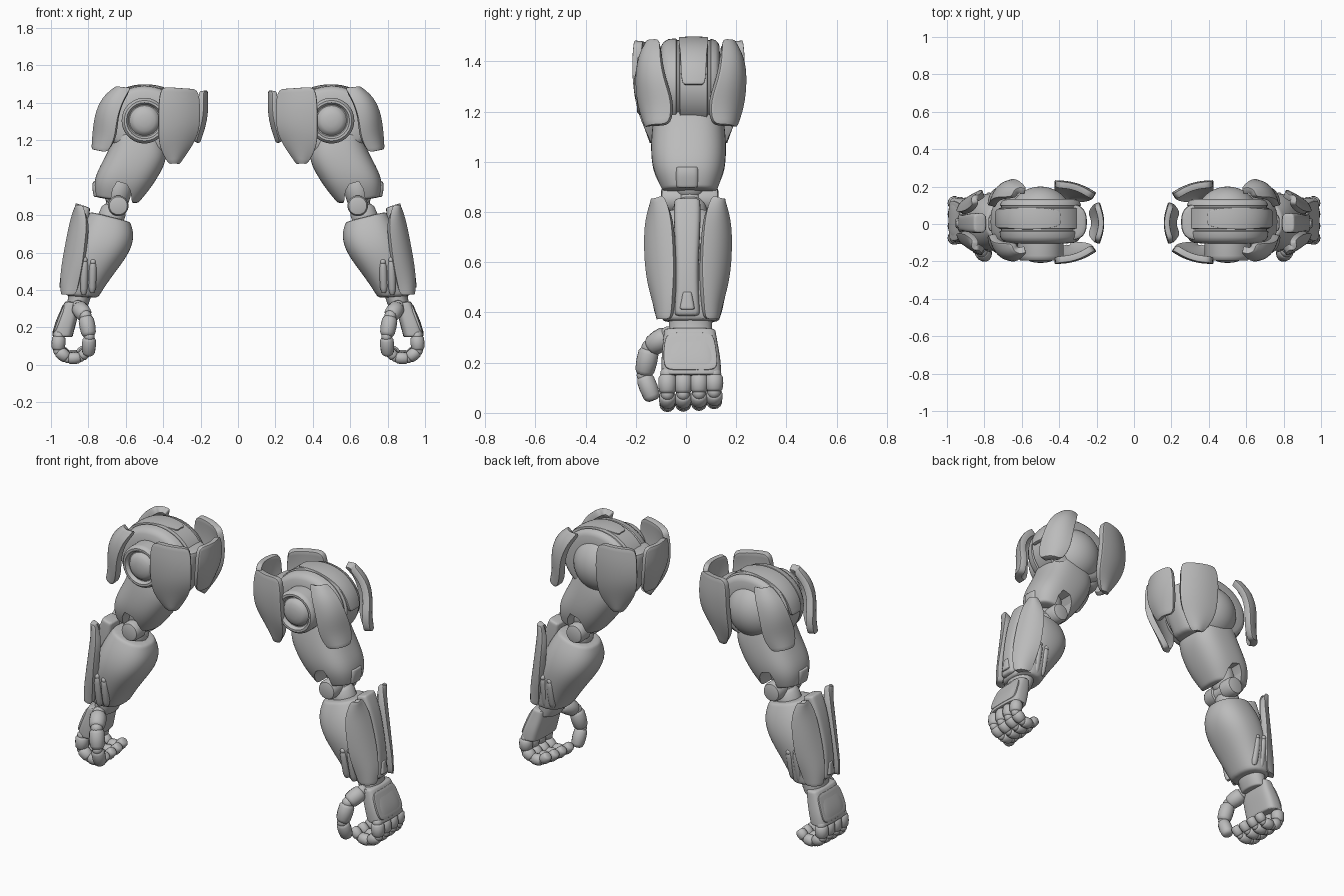
import bpy, bmesh, math
from mathutils import Vector as V

if "Cube" in bpy.data.objects:
    bpy.data.objects.remove(bpy.data.objects["Cube"])

metal = bpy.data.materials.new("grey metal")
metal.diffuse_color = (0.5, 0.5, 0.5, 1)
metal.use_nodes = True
metal.node_tree.nodes["Principled BSDF"].inputs["Base Color"].default_value = metal.diffuse_color


def finish(name, bm, mods=()):
    """Bake modifiers, smooth by angle, then mirror to the other arm."""
    bmesh.ops.recalc_face_normals(bm, faces=bm.faces[:])
    me = bpy.data.meshes.new(name)
    bm.to_mesh(me)
    bm.free()
    me.materials.append(metal)
    ob = bpy.data.objects.new(name, me)
    bpy.context.collection.objects.link(ob)
    for kind, props in mods:
        m = ob.modifiers.new(kind, kind)
        for k, v in props.items():
            setattr(m, k, v)
    dg = bpy.context.evaluated_depsgraph_get()
    new = bpy.data.meshes.new_from_object(ob.evaluated_get(dg))
    ob.modifiers.clear()
    ob.data = new
    bpy.ops.object.select_all(action='DESELECT')
    ob.select_set(True)
    bpy.context.view_layer.objects.active = ob
    bpy.ops.object.shade_smooth_by_angle(angle=math.radians(35))
    ob.modifiers.new("mirror", 'MIRROR')
    return ob


def skin(bm, rings):
    vs = [[bm.verts.new(p) for p in r] for r in rings]
    n = len(vs[0])
    for a, b in zip(vs, vs[1:]):
        for i in range(n):
            j = (i + 1) % n
            bm.faces.new((a[i], a[j], b[j], b[i]))
    bm.faces.new(vs[0])
    bm.faces.new(vs[-1][::-1])


def loft(name, rows, power=2.6, n=16, mods=()):
    """Rows: inner (x, z), outer (x, z), centre y, half width in y."""
    rings = []
    f = lambda s: math.copysign(abs(s) ** (2 / power), s)
    for (ix, iz), (ox, oz), yc, yh in rows:
        c = V(((ix + ox) / 2, yc, (iz + oz) / 2))
        a = V(((ox - ix) / 2, 0, (oz - iz) / 2))
        angles = [2 * math.pi * (k + 0.5) / n for k in range(n)]
        rings.append([c + a * f(math.cos(t)) + V((0, yh * f(math.sin(t)), 0)) for t in angles])
    # support rings keep the ends crisp
    mix = lambda p, q: [u.lerp(w, 0.12) for u, w in zip(p, q)]
    rings = [rings[0], mix(rings[0], rings[1])] + rings[1:-1] + [mix(rings[-1], rings[-2]), rings[-1]]
    bm = bmesh.new()
    skin(bm, rings)
    return finish(name, bm, [('SUBSURF', {'levels': 2})] + list(mods))


def plate(name, rows, bulge, thick=0.03, cols=5):
    """Curved armour plate between pairs of end points."""
    bm = bmesh.new()
    grid = []
    for a, b in rows:
        ts = [i / (cols - 1) for i in range(cols)]
        grid.append([bm.verts.new(V(a).lerp(V(b), t) + V(bulge) * (1 - (2 * t - 1) ** 2)) for t in ts])
    for r, s in zip(grid, grid[1:]):
        for i in range(cols - 1):
            bm.faces.new((r[i], r[i + 1], s[i + 1], s[i]))
    return finish(name, bm, [('SUBSURF', {'levels': 2}),
                             ('SOLIDIFY', {'thickness': thick, 'offset': 0}),
                             ('BEVEL', {'width': thick * 0.25, 'segments': 2, 'limit_method': 'ANGLE'})])


def flip(rows, mid):
    return [tuple((x, 2 * mid - y, z) for x, y, z in r) for r in rows]


def lathe(name, cx, cz, prof, sx=1.0, n=48):
    """Turned part about an axis parallel to y; profile is (y, radius)."""
    bm = bmesh.new()
    skin(bm, [[V((cx + sx * r * math.cos(2 * math.pi * k / n), y,
                  cz + r * math.sin(2 * math.pi * k / n))) for k in range(n)] for y, r in prof])
    return finish(name, bm)


def links(name, chains, n=14):
    """Chains of rounded segments with ball joints."""
    bm = bmesh.new()
    prof = [(0, .55), (.06, .82), (.18, 1), (.5, 1.04), (.82, .96), (.94, .78), (1, .5)]
    for pts, radii in chains:
        for a, b, r in zip(pts, pts[1:], radii):
            a, b = V(a), V(b)
            d = (b - a).normalized()
            u = d.cross(V((0, 1, 0))).normalized()
            w = d.cross(u)
            skin(bm, [[a.lerp(b, t) + (u * math.cos(2 * math.pi * k / n) + w * math.sin(2 * math.pi * k / n)) * r * s
                       for k in range(n)] for t, s in prof])
            g = bmesh.ops.create_uvsphere(bm, u_segments=12, v_segments=8, radius=r * 0.8)
            bmesh.ops.translate(bm, verts=g['verts'], vec=a)
    return finish(name, bm)


# shoulder: drum, front hub, rear dome
SX, SZ = 0.50, 1.305
lathe("shoulder_drum", SX, SZ, [(-.105, .11), (-.10, .155), (-.09, .172), (-.07, .184), (-.04, .187),
      (-.035, .18), (-.028, .18), (-.023, .192), (.083, .192), (.088, .18), (.095, .18), (.10, .185),
      (.118, .18), (.128, .17), (.134, .155), (.135, .11)], 1.17)
lathe("shoulder_hub", SX, SZ, [(-.05, .122), (-.17, .122), (-.185, .118), (-.195, .108), (-.195, .096), (-.175, .085),
      (-.175, .08), (-.19, .07), (-.20, .055), (-.206, .03), (-.208, .008)])
lathe("shoulder_dome", SX, SZ - .02, [(.04, .16)] +
      [(.06 + .14 * math.sin(t / 8), .16 * math.cos(t / 8)) for t in range(0, 13)])

# ridge pad over the top and outer side
pad = []
for deg, h in ((118, .03), (108, .05), (85, .058), (60, .058), (40, .05), (20, .05), (0, .045)):
    a = math.radians(deg)
    x, z = SX + 1.17 * .196 * math.cos(a), SZ + .186 * math.sin(a)
    pad.append(((x, .03 - h, z), (x, .03 + h, z)))
plate("shoulder_ridge_pad", pad, (.004, 0, .003), .022)

# outer corner guards, front and back
guard = [((.57, -.13, 1.475), (.64, -.10, 1.475)), ((.61, -.175, 1.42), (.715, -.10, 1.42)),
         ((.645, -.185, 1.32), (.75, -.085, 1.33)), ((.65, -.175, 1.22), (.76, -.05, 1.24)),
         ((.69, -.145, 1.14), (.765, -.06, 1.15))]
plate("front_outer_guard", guard, (.018, -.025, 0), .04)
plate("back_outer_guard", flip(guard, .02), (.018, .022, 0), .04)

# inner chest-side guards, angled towards the body
wing = [((.22, -.125, 1.47), (.415, -.19, 1.485)), ((.21, -.135, 1.38), (.425, -.20, 1.39)),
        ((.21, -.13, 1.28), (.425, -.19, 1.26)), ((.235, -.11, 1.20), (.425, -.165, 1.17)),
        ((.325, -.10, 1.08), (.37, -.12, 1.08))]
plate("front_inner_guard", wing, (-.008, -.018, 0), .035)
plate("back_inner_guard", flip(wing, .01), (-.008, .018, 0), .035)
plate("inner_side_guard", [((.20, -.09, 1.465), (.20, .10, 1.465)), ((.195, -.105, 1.38), (.195, .115, 1.38)),
      ((.205, -.10, 1.29), (.205, .11, 1.29)), ((.24, -.06, 1.19), (.24, .07, 1.19))], (-.025, 0, 0), .03)
loft("armpit_block", [((.25, 1.40), (.45, 1.42), .01, .10), ((.25, 1.28), (.45, 1.27), .01, .10),
                      ((.33, 1.12), (.5, 1.12), .01, .09)])

# upper arm sleeve with an arched opening above the elbow
bm = bmesh.new()
arch = [(.56, .82), (.575, .93), (.595, .965), (.645, .98), (.67, .94), (.69, .82)]
skin(bm, [[V((x, y, z)) for x, z in arch] for y in (-.3, .3)])
bmesh.ops.recalc_face_normals(bm, faces=bm.faces[:])
me = bpy.data.meshes.new("elbow_arch_cutter")
bm.to_mesh(me)
bm.free()
cutter = bpy.data.objects.new("elbow_arch_cutter", me)
bpy.context.collection.objects.link(cutter)
cutter.hide_render = True
loft("upper_arm", [((.40, 1.21), (.66, 1.25), .01, .13), ((.37, 1.11), (.69, 1.15), .01, .150),
                   ((.42, 1.01), (.76, 1.03), .01, .154), ((.475, .93), (.775, .96), .012, .14),
                   ((.535, .86), (.765, .895), .015, .11)], 2.7,
     mods=[('BOOLEAN', {'object': cutter, 'operation': 'DIFFERENCE', 'solver': 'EXACT'})])
bpy.data.objects.remove(cutter)

# elbow
loft("elbow_hinge_block", [((.70, .985), (.775, .98), .005, .045), ((.70, .95), (.782, .95), .005, .048),
                           ((.70, .90), (.77, .895), .005, .045)], 4)
lathe("elbow_pin", .64, .85, [(-.10, .03), (-.095, .048), (-.08, .055), (-.02, .055), (-.015, .045), (.045, .045),
                              (.05, .055), (.11, .055), (.125, .048), (.13, .03)], n=32)
links("elbow_link", [([(.62, .015, 1.02), (.655, .015, .85), (.71, .015, .70)], [.068, .068])])

# forearm body
loft("forearm", [((.575, .765), (.79, .82), .01, .10), ((.55, .69), (.84, .75), .01, .14),
                 ((.575, .595), (.89, .64), .01, .165), ((.675, .47), (.925, .51), .012, .145),
                 ((.75, .355), (.925, .365), .02, .115)], 2.4)
shell = [((.83, -.12, .85), (.845, -.09, .86)), ((.80, -.148, .77), (.875, -.058, .80)),
         ((.81, -.153, .67), (.90, -.047, .68)), ((.825, -.145, .54), (.925, -.042, .55)),
         ((.85, -.115, .44), (.937, -.05, .45)), ((.865, -.10, .375), (.93, -.055, .375))]
plate("front_forearm_shell", shell, (.015, -.015, 0), .035)
plate("back_forearm_shell", flip(shell, .008), (.015, .015, 0), .035)
loft("forearm_spine", [((.79, .84), (.855, .86), .005, .052), ((.80, .75), (.898, .76), .005, .055),
                       ((.84, .55), (.942, .56), .005, .042), ((.87, .38), (.945, .385), .005, .052)], 4)
loft("spine_catch", [((.90, .48), (.948, .485), .005, .018), ((.90, .41), (.957, .41), .005, .032)], 4)
# twin rods set into the forearm sides
for side, y, s in (("front", -.125, -.008), ("back", .145, .008)):
    links(side + "_forearm_rods", [([(.775, y + s, .55), (.78, y * .82, .385)], [.02]),
                                   ([(.82, y + s, .56), (.825, y * .82, .375)], [.02])])

# wrist and hand
loft("wrist", [((.78, .39), (.91, .39), .018, .09), ((.79, .34), (.91, .345), .018, .088),
               ((.815, .29), (.925, .30), .018, .085)], 2.2)
loft("palm", [((.845, .335), (.925, .34), .015, .102), ((.852, .27), (.96, .27), .017, .112),
              ((.868, .21), (.985, .21), .02, .12), ((.885, .145), (.995, .15), .022, .12)], 3.5)
plate("hand_back_plate", [((.925, -.08, .318), (.925, .11, .318)), ((.953, -.09, .25), (.953, .12, .25)),
                          ((.981, -.09, .17), (.981, .13, .17))], (.006, 0, 0), .014)

# four curled fingers and the thumb
fingers = []
for y, k in ((-.074, 1.04), (-.011, 1.03), (.052, 1.0), (.112, .94)):
    path = [(.957, .155), (.962, .078), (.912, .038), (.845, .042), (.805, .085)]
    fingers.append(([(.957 + (x - .957) * k, y, .155 + (z - .155) * k) for x, z in path],
                    [.036, .033, .031, .028]))
links("fingers", fingers)
links("thumb", [([(.855, -.07, .31), (.815, -.145, .26), (.795, -.168, .15), (.80, -.13, .05)],
                 [.044, .041, .036])])
